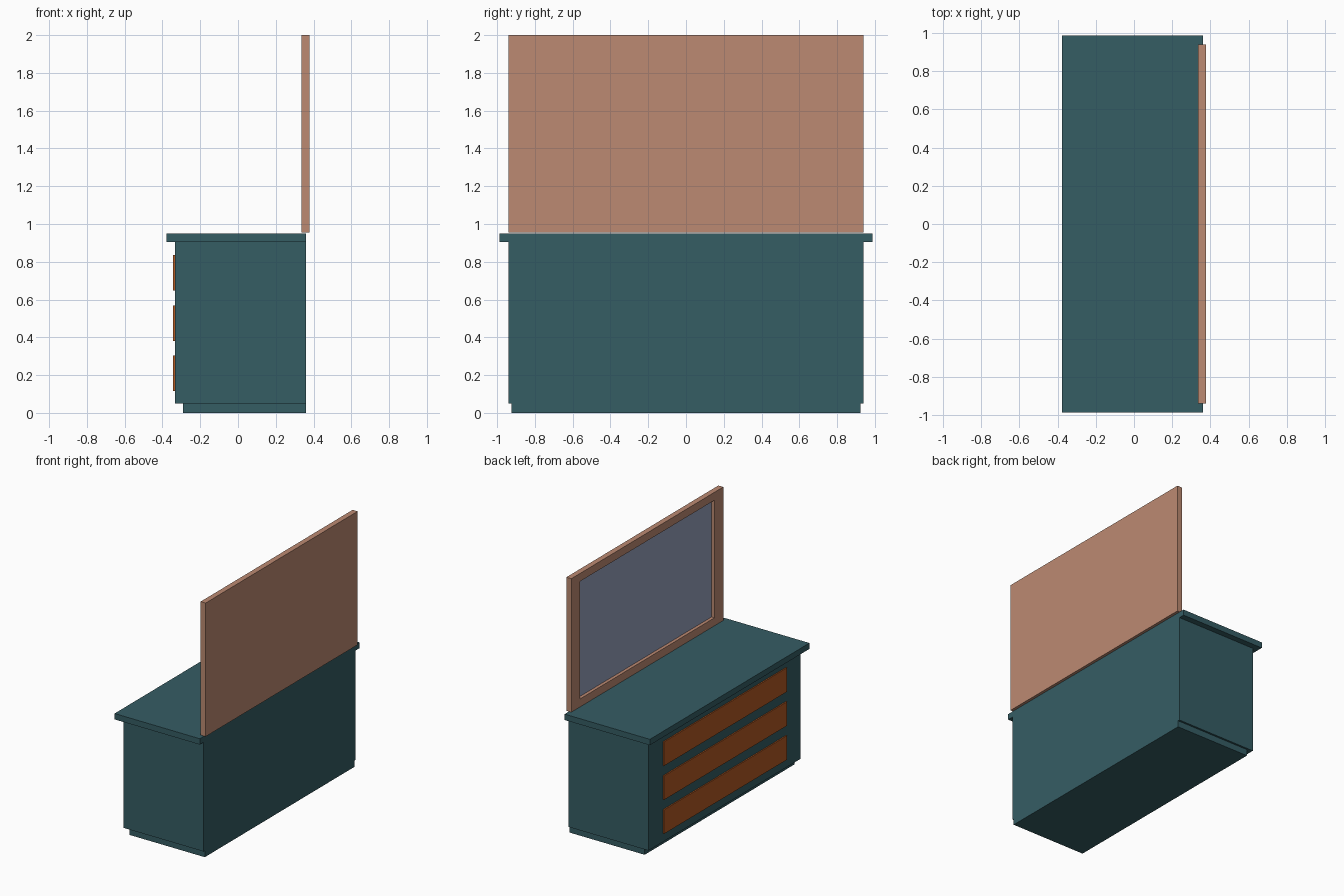
import bpy, bmesh
from mathutils import Vector

if "Cube" in bpy.data.objects:
    bpy.data.objects.remove(bpy.data.objects["Cube"])


def material(name, rgb):
    m = bpy.data.materials.new(name)
    m.diffuse_color = (*rgb, 1.0)
    m.use_nodes = True
    m.node_tree.nodes["Principled BSDF"].inputs["Base Color"].default_value = m.diffuse_color
    return m


TEAL = material("teal paint", (0.0356, 0.109, 0.127))
ORANGE = material("orange wood", (0.445, 0.100, 0.0168))
TAN = material("tan wood", (0.503, 0.254, 0.168))
GLASS = material("mirror glass", (0.305, 0.352, 0.503))


def box(name, x, y, z, *mats, edit=None):
    """Box spanning x=(min,max), y=(-y,y), z=(min,max)."""
    bm = bmesh.new()
    bmesh.ops.create_cube(bm, size=1)
    for v in bm.verts:
        v.co = Vector((x[v.co.x > 0], y if v.co.y > 0 else -y, z[v.co.z > 0]))
    bm.normal_update()
    if edit:
        edit(bm)
    mesh = bpy.data.meshes.new(name)
    bm.to_mesh(mesh)
    bm.free()
    for m in mats:
        mesh.materials.append(m)
    ob = bpy.data.objects.new(name, mesh)
    bpy.context.collection.objects.link(ob)
    return ob


# Cabinet: plinth, body and overhanging top, flush at the back
BACK = 0.36
box("plinth", (-0.29, BACK), 0.925, (0.0, 0.05), TEAL)
box("cabinet_body", (-0.333, BACK), 0.94, (0.05, 0.905), TEAL)
box("cabinet_top", (-0.378, BACK), 0.987, (0.905, 0.951), TEAL)

# Three raised drawer fronts
for i in range(3):
    z = 0.115 + 0.266 * i
    box(f"drawer_front_{i + 1}", (-0.343, -0.333), 0.76, (z, z + 0.188), ORANGE)


# Mirror: framed board with a recessed glass face
def recess_glass(bm):
    face = min(bm.faces, key=lambda f: f.calc_center_median().x)
    mid = face.calc_center_median()
    half_y, half_z = 0.83, 0.46
    for depth in (0.0, 0.025):
        bmesh.ops.inset_individual(bm, faces=[face], thickness=0.01)
        for v in face.verts:
            v.co = Vector((mid.x + depth,
                           half_y if v.co.y > mid.y else -half_y,
                           mid.z + (half_z if v.co.z > mid.z else -half_z)))
    face.material_index = 1


box("mirror", (0.335, 0.378), 0.94, (0.955, 2.0), TAN, GLASS, edit=recess_glass)
